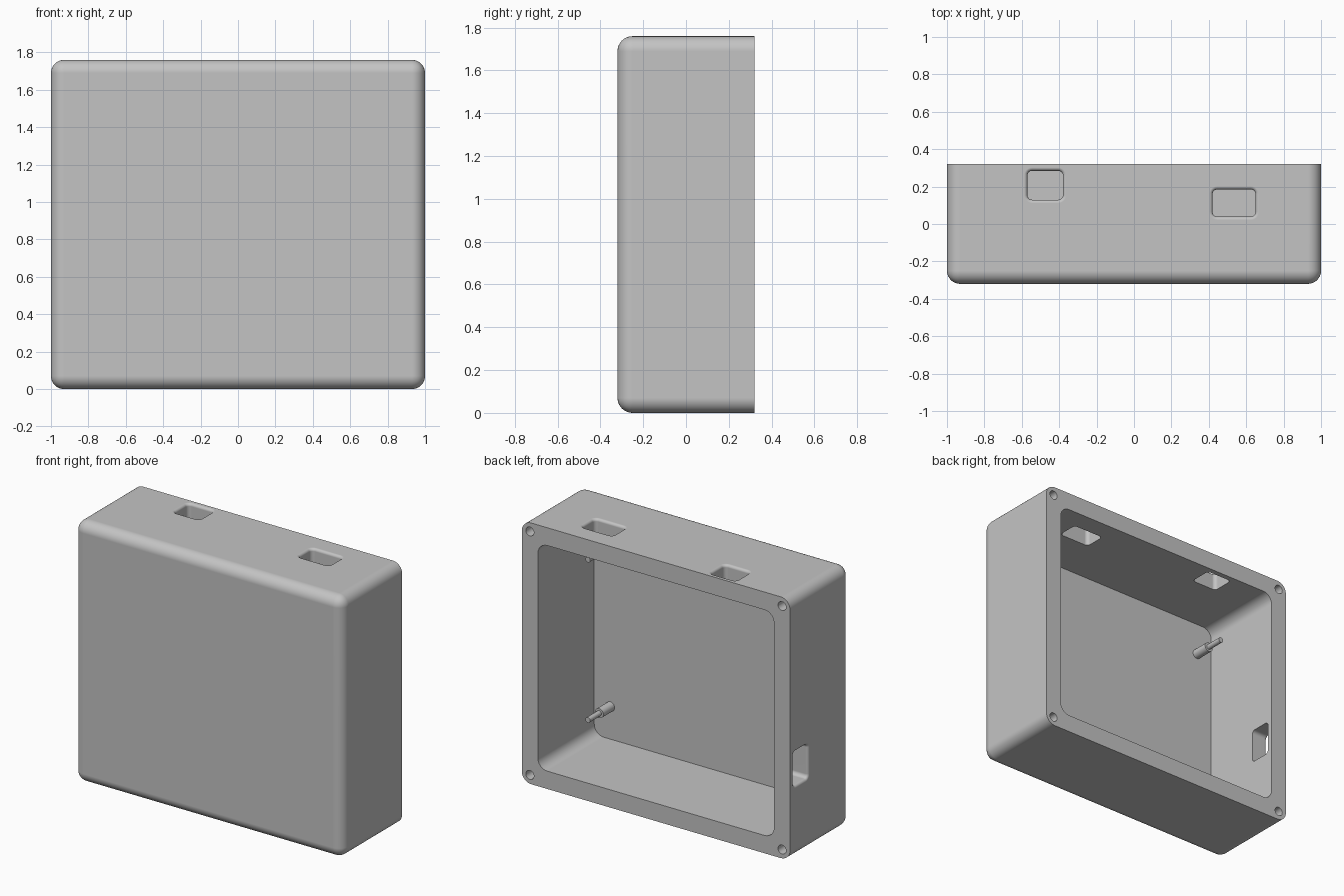
import bpy, bmesh
from math import sin, cos, pi, radians
from mathutils import Matrix, Vector

if "Cube" in bpy.data.objects:
    bpy.data.objects.remove(bpy.data.objects["Cube"])

W, D, H = 2.0, 0.64, 1.76      # outer size
WALL, FLOOR = 0.12, 0.04       # side wall and front panel thickness
FILLET = 0.07
BACK, INNER = D / 2, FLOOR - D / 2

grey = bpy.data.materials.new("grey_plastic")
grey.use_nodes = True
grey.diffuse_color = (0.55, 0.55, 0.55, 1)
grey.node_tree.nodes["Principled BSDF"].inputs["Base Color"].default_value = grey.diffuse_color

# Local +z of a loft turned to point out of each side
UP = Matrix.Identity(4)
REARWARD = Matrix.Rotation(radians(-90), 4, 'X')
RIGHTWARD = Matrix.Rotation(radians(-90), 4, 'Y')


def make_object(name, bm):
    mesh = bpy.data.meshes.new(name)
    bmesh.ops.recalc_face_normals(bm, faces=bm.faces)
    bm.to_mesh(mesh)
    bm.free()
    mesh.materials.append(grey)
    obj = bpy.data.objects.new(name, mesh)
    bpy.context.collection.objects.link(obj)
    return obj


def rounded_rect(w, h, r, steps=6):
    points = []
    for k, (sx, sy) in enumerate([(1, 1), (-1, 1), (-1, -1), (1, -1)]):
        for i in range(steps + 1):
            a = (k + i / steps) * pi / 2
            points.append((sx * (w / 2 - r) + r * cos(a), sy * (h / 2 - r) + r * sin(a)))
    return points


def loft(name, sections, origin, turn):
    """Skin (width, height, radius, depth) sections, capped at both ends."""
    bm = bmesh.new()
    place = Matrix.Translation(origin) @ turn
    rings = [[bm.verts.new(place @ Vector((x, y, z))) for x, y in rounded_rect(w, h, r)]
             for w, h, r, z in sections]
    n = len(rings[0])
    for a, b in zip(rings, rings[1:]):
        for i in range(n):
            j = (i + 1) % n
            bm.faces.new((a[i], a[j], b[j], b[i]))
    bm.faces.new(rings[0][::-1])
    bm.faces.new(rings[-1])
    bmesh.ops.remove_doubles(bm, verts=bm.verts, dist=1e-5)
    return make_object(name, bm)


def rod(name, origin, steps):
    """Round stepped rod along +y from (radius, distance) pairs."""
    return loft(name, [(2 * r, 2 * r, r, z) for r, z in steps], origin, REARWARD)


def port(name, w, h, origin, turn, lip=0.018):
    """Through-opening whose outer edge is rounded over."""
    sections = [(w, h, 0.025, -WALL - 0.05)]
    for i in range(6):
        a = i / 5 * pi / 2
        g = lip * (1 - cos(a))
        sections.append((w + 2 * g, h + 2 * g, 0.025 + g, lip * (sin(a) - 1)))
    last = sections[-1]
    sections.append((*last[:3], 0.05))
    return loft(name, sections, origin, turn)


# Outer shell: every edge rounded except those around the open back
bm = bmesh.new()
bmesh.ops.create_cube(bm, size=1, matrix=Matrix.Translation((0, 0, H / 2)) @ Matrix.Diagonal((W, D, H, 1)))
edges = [e for e in bm.edges if min(v.co.y for v in e.verts) < 0]
bmesh.ops.bevel(bm, geom=edges, offset=FILLET, offset_type='OFFSET', segments=8,
                profile=0.5, affect='EDGES')
case = make_object("case", bm)

# Cavity, ports and corner screw holes
cutters = [
    loft("cavity_cutter",
         [(W - 2 * WALL, H - 2 * WALL, FILLET, z) for z in (INNER, BACK + 0.1)],
         (0, 0, H / 2), REARWARD),
    port("top_right_port_cutter", 0.19, 0.155, (-0.475, 0.207, H), UP),
    port("top_left_port_cutter", 0.23, 0.145, (0.535, 0.112, H), UP),
    port("side_port_cutter", 0.23, 0.155, (-W / 2, 0.207, 0.60), RIGHTWARD),
]
for sx in (-1, 1):
    for sz in (-1, 1):
        cutters.append(rod("screw_hole_cutter",
                           (sx * (W / 2 - 0.06), BACK - 0.2, H / 2 + sz * (H / 2 - 0.06)),
                           [(0.03, 0), (0.03, 0.3)]))

bpy.context.view_layer.objects.active = case
for cutter in cutters:
    cutter.hide_render = True
    mod = case.modifiers.new("cut", 'BOOLEAN')
    mod.operation, mod.solver, mod.object = 'DIFFERENCE', 'EXACT', cutter
    bpy.ops.object.modifier_apply(modifier=mod.name)
    bpy.data.objects.remove(cutter)

# Stepped mounting posts on the inside of the front panel
parts = [case]
for side, sx in (("right", -1), ("left", 1)):
    for level, sz in (("lower", -1), ("upper", 1)):
        parts.append(rod(f"{level}_{side}_post",
                         (sx * 0.76, INNER - 0.01, H / 2 + sz * 0.54),
                         [(0.032, 0), (0.032, 0.13), (0.018, 0.13), (0.018, 0.25)]))

# Smooth fillets with flat panels
bpy.ops.object.select_all(action='DESELECT')
for part in parts:
    part.select_set(True)
bpy.context.view_layer.objects.active = case
bpy.ops.object.shade_smooth_by_angle(angle=radians(35))
weighted = case.modifiers.new("flat_panels", 'WEIGHTED_NORMAL')
weighted.keep_sharp = True
